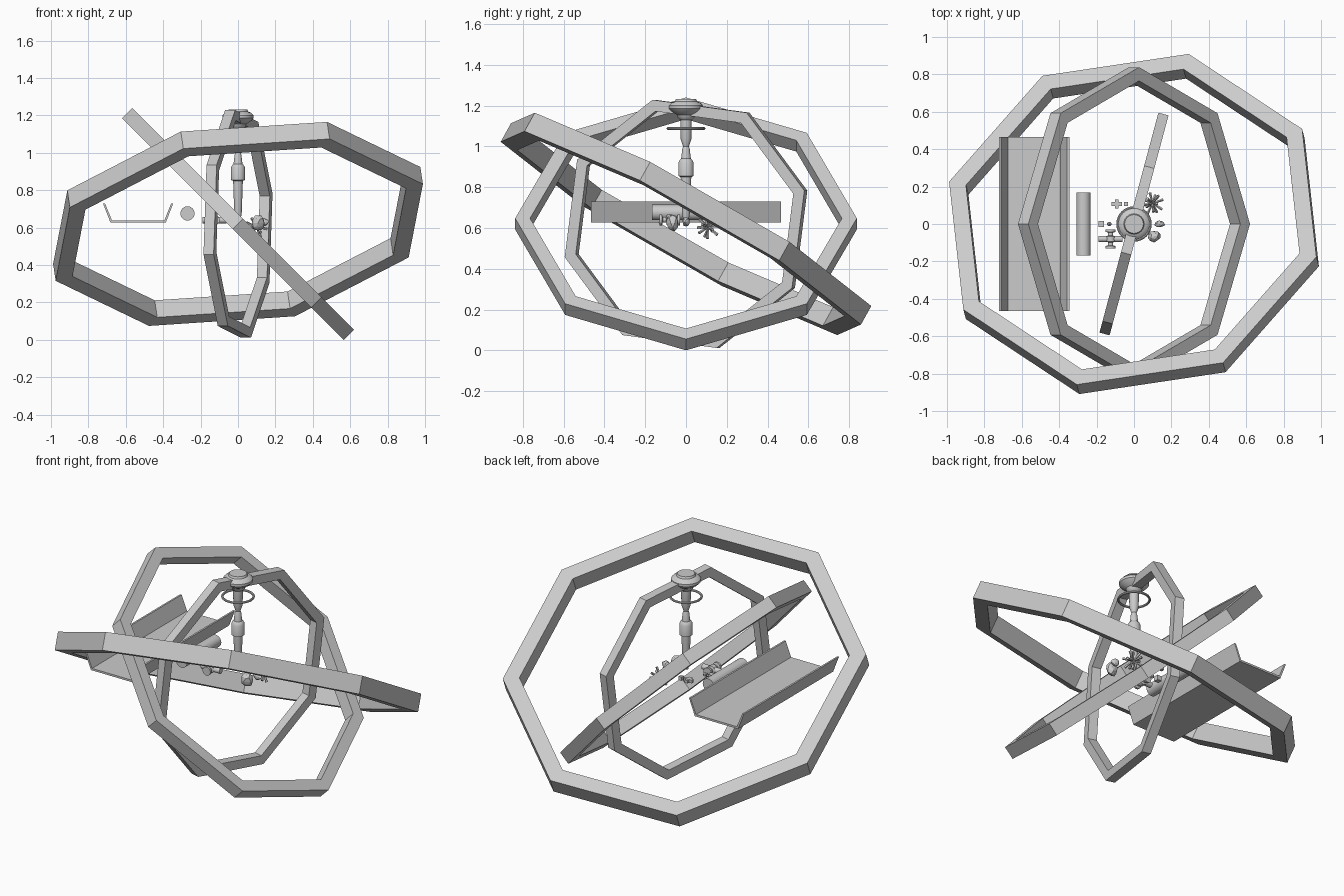
import bpy, bmesh, random
from math import radians, sin, cos, pi, sqrt
from mathutils import Matrix, Vector

if "Cube" in bpy.data.objects:
    bpy.data.objects.remove(bpy.data.objects["Cube"])

random.seed(4)
CZ = 0.62  # shared centre height of the rings


def make(name, bm, smooth=False):
    bmesh.ops.recalc_face_normals(bm, faces=bm.faces[:])
    me = bpy.data.meshes.new(name)
    bm.to_mesh(me)
    bm.free()
    ob = bpy.data.objects.new(name, me)
    bpy.context.collection.objects.link(ob)
    if smooth:
        bpy.context.view_layer.objects.active = ob
        ob.select_set(True)
        bpy.ops.object.shade_smooth_by_angle(angle=radians(40))
        ob.select_set(False)
    return ob


def rot(axis, deg):
    return Matrix.Rotation(radians(deg), 4, axis)


def sweep(name, profile, n, matrix, phase=0, closed=False, smooth=False):
    """Revolve (radius, height) points around local z; closed = ring profile."""
    bm = bmesh.new()
    loops = []
    for k in range(n):
        a = radians(phase) + 2 * pi * k / n
        loops.append([bm.verts.new(matrix @ Vector((r * cos(a), r * sin(a), z))) for r, z in profile])
    m = len(profile)
    for k in range(n):
        p, q = loops[k], loops[(k + 1) % n]
        for i in range(m if closed else m - 1):
            j = (i + 1) % m
            bm.faces.new((p[i], q[i], q[j], p[j]))
    if not closed:
        bm.faces.new([l[0] for l in loops])
        bm.faces.new([l[-1] for l in loops])
    return make(name, bm, smooth)


def octagon_ring(name, outer, inner, h, orient, phase):
    prof = [(outer, -h / 2), (outer, h / 2), (inner, h / 2), (inner, -h / 2)]
    sweep(name, prof, 8, Matrix.Translation((0, 0, CZ)) @ orient, phase, True)


def box(name, loc, size):
    bm = bmesh.new()
    bmesh.ops.create_cube(bm, size=1, matrix=Matrix.Translation(loc) @ Matrix.Diagonal((*size, 1)))
    return make(name, bm)


# three nested octagonal rings
octagon_ring("outer_ring", 1.035, 0.94, 0.105, rot('Z', 15) @ rot('X', -30), 15)
octagon_ring("middle_ring", 0.838, 0.765, 0.078, rot('Y', 45), 0)
octagon_ring("inner_ring", 0.63, 0.572, 0.056, rot('Z', 75) @ rot('X', 90), 15)

# turned central column with cap, neck and collar
column = [(0.014, 0.64), (0.020, 0.68), (0.026, 0.85), (0.038, 0.855), (0.038, 0.92),
          (0.030, 0.935), (0.024, 0.94), (0.018, 0.99), (0.014, 1.0), (0.026, 1.035),
          (0.028, 1.13), (0.040, 1.14), (0.045, 1.155), (0.070, 1.17), (0.084, 1.185),
          (0.084, 1.20), (0.070, 1.215), (0.055, 1.22), (0.050, 1.232)]
sweep("column", column, 24, Matrix(), smooth=True)

# hoop around the column
hoop = [(0.088 + 0.007 * cos(i * pi / 4), 0.007 * sin(i * pi / 4)) for i in range(8)]
sweep("hoop", hoop, 32, Matrix.Translation((0, 0, 1.088)), closed=True, smooth=True)

# open tray with sloped sides
section = [(-0.722, 0.73), (-0.682, 0.627), (-0.386, 0.627), (-0.346, 0.73),
           (-0.357, 0.73), (-0.394, 0.639), (-0.674, 0.639), (-0.711, 0.73)]
bm = bmesh.new()
ends = [[bm.verts.new((x, y, z)) for x, z in section] for y in (-0.465, 0.465)]
for e in ends:
    bm.faces.new(e)
for i in range(8):
    j = (i + 1) % 8
    bm.faces.new((ends[0][i], ends[0][j], ends[1][j], ends[1][i]))
make("tray", bm)

# horizontal roller
sweep("roller", [(0.038, -0.168), (0.038, 0.168)], 24,
      Matrix.Translation((-0.27, 0, 0.676)) @ rot('X', 90), smooth=True)

# small flanged spool
spool = [(0.036, -0.05), (0.036, -0.038), (0.018, -0.034), (0.018, -0.018), (0.034, -0.014),
         (0.034, 0.014), (0.018, 0.018), (0.018, 0.034), (0.036, 0.038), (0.036, 0.05)]
spool = [(r * 0.75, z) for r, z in spool]
sweep("spool", spool, 16, Matrix.Translation((-0.125, -0.08, 0.64)) @ rot('X', 90), smooth=True)
sweep("spool_axle", [(0.017, -0.064), (0.017, 0.064)], 16,
      Matrix.Translation((-0.125, -0.08, 0.64)) @ rot('Y', 90), smooth=True)

# small blocks and cross
box("block", (-0.175, 0, 0.64), (0.03, 0.03, 0.03))
box("small_block", (-0.042, 0.107, 0.635), (0.022, 0.022, 0.022))
box("cross_bar_x", (-0.093, 0.107, 0.635), (0.056, 0.019, 0.02))
box("cross_bar_y", (-0.093, 0.107, 0.635), (0.019, 0.05, 0.018))
bm = bmesh.new()
bmesh.ops.create_icosphere(bm, subdivisions=1, radius=0.014, matrix=Matrix.Translation((-0.132, 0, 0.64)))
make("bead", bm)


# irregular low-poly stones
def stone(name, loc, size):
    bm = bmesh.new()
    bmesh.ops.create_icosphere(bm, subdivisions=2, radius=1)
    for v in bm.verts:
        v.co *= random.uniform(0.85, 1.1)
        v.co = Vector(loc) + Vector(a * b for a, b in zip(v.co, size))
    make(name, bm)


stone("large_stone", (0.107, -0.065, 0.625), (0.034, 0.031, 0.043))
stone("small_stone", (0.137, 0.0, 0.63), (0.028, 0.019, 0.022))

# burst of crystal spikes
bm = bmesh.new()
count = 14
for i in range(count):
    z = 1 - 2 * (i + 0.5) / count
    r, a = sqrt(1 - z * z), i * 2.39996
    d = Vector((r * cos(a), r * sin(a), z))
    m = Matrix.Translation(Vector((0.1, 0.11, 0.605)) + d * 0.03) @ d.to_track_quat('Z', 'Y').to_matrix().to_4x4()
    bmesh.ops.create_cone(bm, cap_ends=True, segments=5, radius1=0.004, radius2=0.008,
                          depth=0.06, matrix=m)
make("spike_burst", bm)
